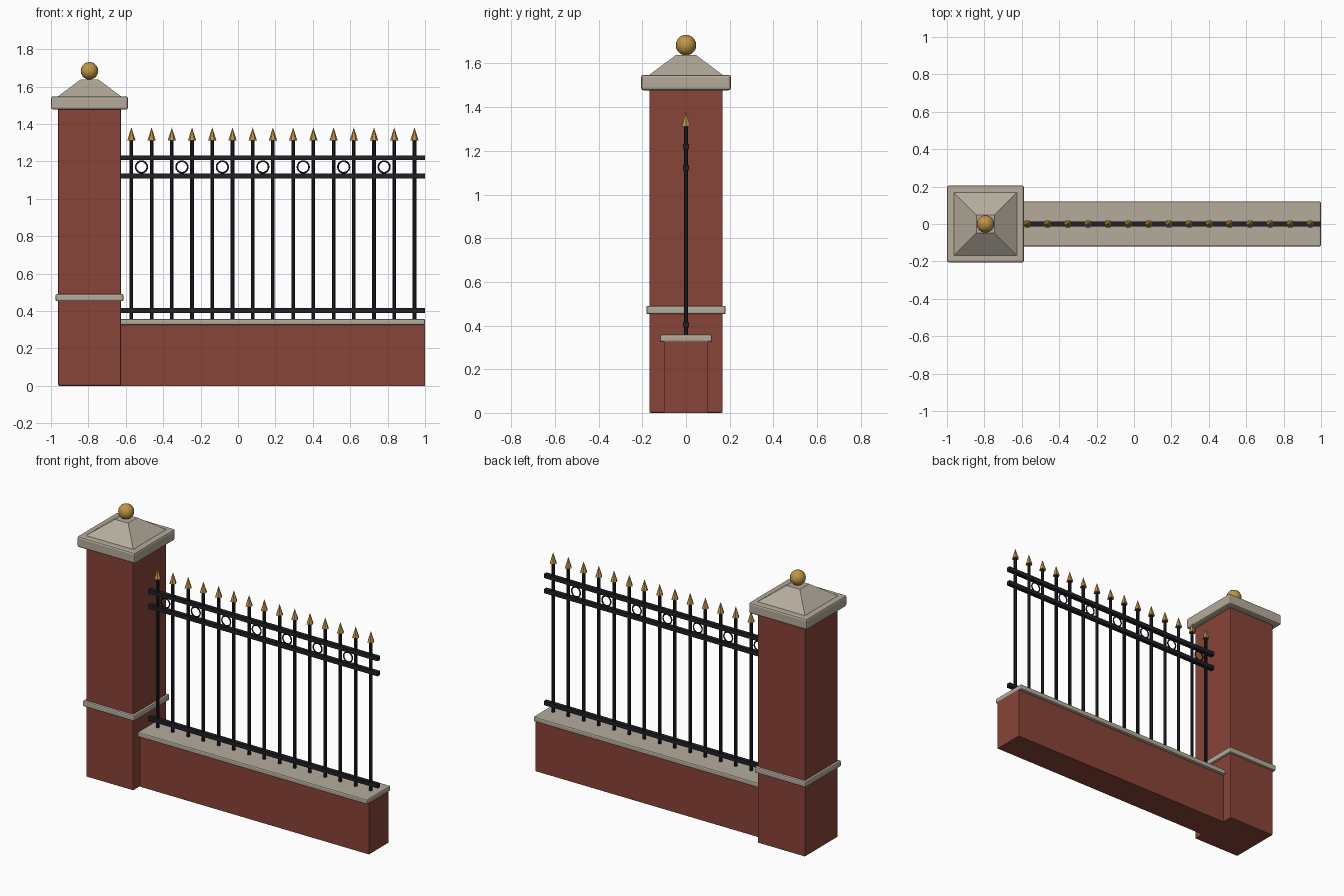
import bpy, math

if "Cube" in bpy.data.objects:
    bpy.data.objects.remove(bpy.data.objects["Cube"])


def material(name, rgb):
    m = bpy.data.materials.new(name)
    m.diffuse_color = (*rgb, 1)
    m.use_nodes = True
    m.node_tree.nodes["Principled BSDF"].inputs["Base Color"].default_value = m.diffuse_color
    return m


BRICK = material("red_brick", (0.25, 0.058, 0.04))
STONE = material("pale_stone", (0.46, 0.41, 0.33))
IRON = material("dark_iron", (0.014, 0.014, 0.02))
GOLD = material("gold", (0.52, 0.30, 0.06))


def finish(name, mat, smooth=False):
    o = bpy.context.object
    o.name = name
    o.data.materials.append(mat)
    if smooth:
        bpy.ops.object.shade_smooth_by_angle(angle=math.radians(35))
    return o


def box(name, mat, x0, x1, half_y, z0, z1, bevel=0):
    bpy.ops.mesh.primitive_cube_add(size=1, location=((x0 + x1) / 2, 0, (z0 + z1) / 2))
    o = bpy.context.object
    o.scale = (x1 - x0, 2 * half_y, z1 - z0)
    bpy.ops.object.transform_apply(location=False, rotation=False, scale=True)
    if bevel:
        b = o.modifiers.new("Bevel", 'BEVEL')
        b.width, b.segments = bevel, 2
    return finish(name, mat)


def cone(name, mat, x, r0, r1, z0, z1, sides, turn=0, smooth=False):
    bpy.ops.mesh.primitive_cone_add(vertices=sides, radius1=r0, radius2=r1, depth=z1 - z0,
                                    location=(x, 0, (z0 + z1) / 2), rotation=(0, 0, turn))
    return finish(name, mat, smooth)


# Pillar with band, cap, pyramid roof and ball
PX = -0.794


def pillar_block(name, mat, half, z0, z1, bevel):
    box(name, mat, PX - half, PX + half, half, z0, z1, bevel)


pillar_block("pillar", BRICK, 0.168, 0, 1.48, 0.006)
pillar_block("pillar_band", STONE, 0.182, 0.452, 0.49, 0.008)
pillar_block("pillar_cap", STONE, 0.206, 1.477, 1.548, 0.012)
R2 = math.sqrt(2)
cone("cap_pyramid", STONE, PX, 0.172 * R2, 0.047 * R2, 1.545, 1.638, 4, math.pi / 4)
bpy.ops.mesh.primitive_uv_sphere_add(segments=16, ring_count=10, radius=0.047,
                                     location=(PX, 0, 1.684))
finish("ball_finial", GOLD, True)

# Low wall and coping
box("low_wall", BRICK, -0.64, 1.0, 0.1, 0, 0.328)
box("wall_coping", STONE, -0.63, 1.0, 0.12, 0.325, 0.358, 0.008)

# Horizontal rails
for i, z in enumerate((0.403, 1.122, 1.219)):
    box(f"rail_{i}", IRON, -0.63, 1.0, 0.013, z - 0.013, z + 0.013)

# Upright bars with spear tips, and a ring in every second gap
STEP = 0.1081
for i in range(15):
    x = -0.57 + i * STEP
    cone(f"bar_{i}", IRON, x, 0.0105, 0.0105, 0.35, 1.318, 8, math.pi / 8, True)
    cone(f"spear_tip_{i}", GOLD, x, 0.022, 0, 1.312, 1.381, 6, math.pi / 6)
    if i % 2 == 0 and i < 14:
        bpy.ops.mesh.primitive_torus_add(major_radius=0.031, minor_radius=0.0045,
                                         major_segments=20, minor_segments=6,
                                         location=(x + STEP / 2, 0, 1.17),
                                         rotation=(math.pi / 2, 0, 0))
        finish(f"ring_{i // 2}", IRON, True)
